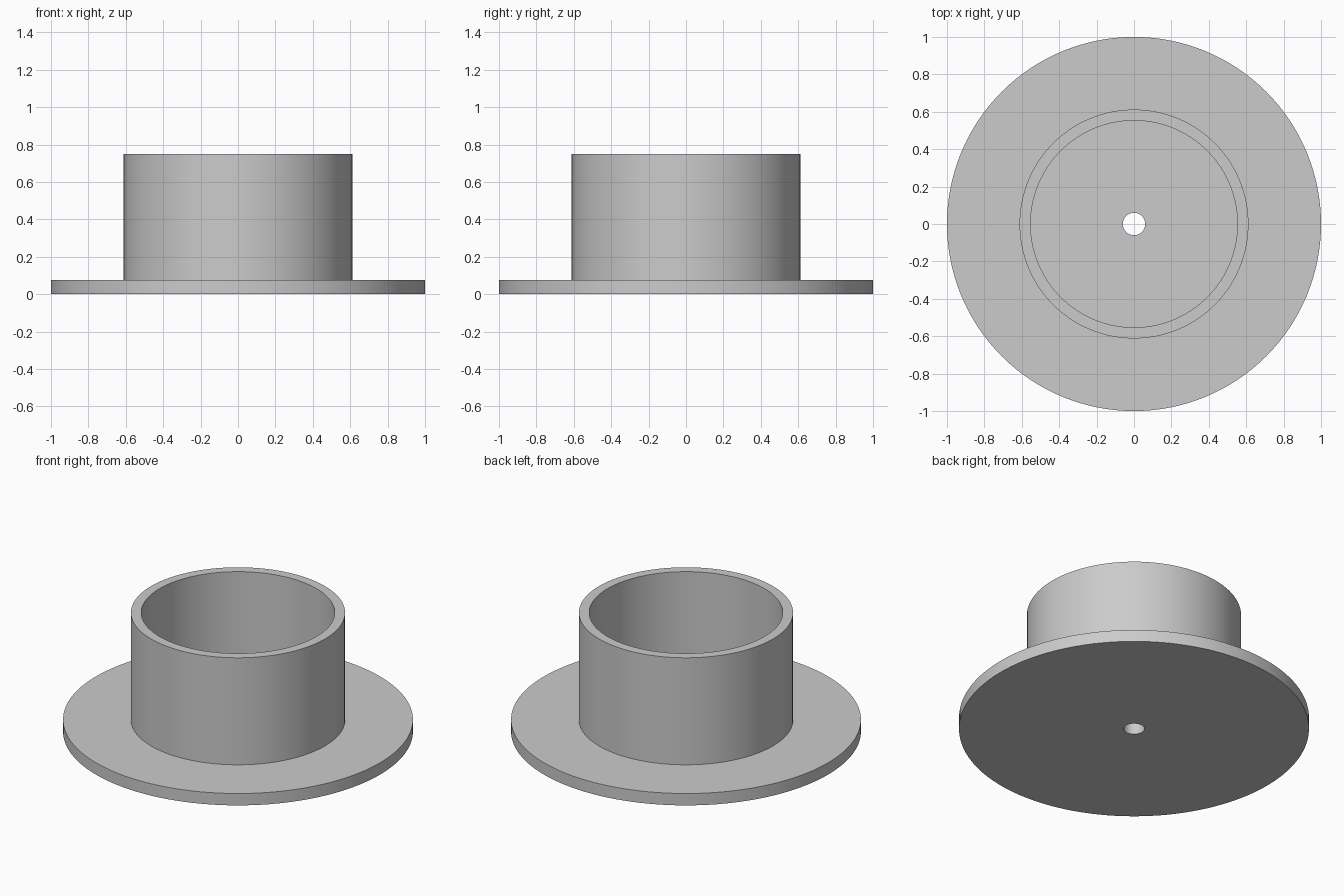
import bpy, bmesh, math

cube = bpy.data.objects.get("Cube")
if cube:
    bpy.data.objects.remove(cube, do_unlink=True)

# Single plain grey material
grey = bpy.data.materials.new("plain_grey")
grey.use_nodes = True
colour = (0.6, 0.6, 0.6, 1)
grey.diffuse_color = colour
grey.node_tree.nodes["Principled BSDF"].inputs["Base Color"].default_value = colour

SEGMENTS = 128
HOLE, INNER, OUTER, RIM = 0.06, 0.553, 0.612, 1.0
FLOOR, TOP = 0.075, 0.75


def lathe(name, profile):
    """Revolve a closed (radius, height) profile around the z axis."""
    bm = bmesh.new()
    rings = []
    for r, z in profile:
        rings.append([bm.verts.new((r * math.cos(a), r * math.sin(a), z))
                      for a in (math.tau * i / SEGMENTS for i in range(SEGMENTS))])
    for k, low in enumerate(rings):
        high = rings[(k + 1) % len(rings)]
        for i in range(SEGMENTS):
            j = (i + 1) % SEGMENTS
            bm.faces.new((low[i], low[j], high[j], high[i]))
    bmesh.ops.recalc_face_normals(bm, faces=bm.faces)
    mesh = bpy.data.meshes.new(name)
    bm.to_mesh(mesh)
    bm.free()
    mesh.materials.append(grey)
    obj = bpy.data.objects.new(name, mesh)
    bpy.context.collection.objects.link(obj)
    bpy.ops.object.select_all(action="DESELECT")
    obj.select_set(True)
    bpy.context.view_layer.objects.active = obj
    bpy.ops.object.shade_smooth_by_angle(angle=math.radians(30))
    return obj


# Flange disc with a centre hole, rising into an open cup wall
lathe("flanged_cup", [
    (HOLE, 0), (RIM, 0), (RIM, FLOOR), (OUTER, FLOOR),
    (OUTER, TOP), (INNER, TOP), (INNER, FLOOR), (HOLE, FLOOR),
])
